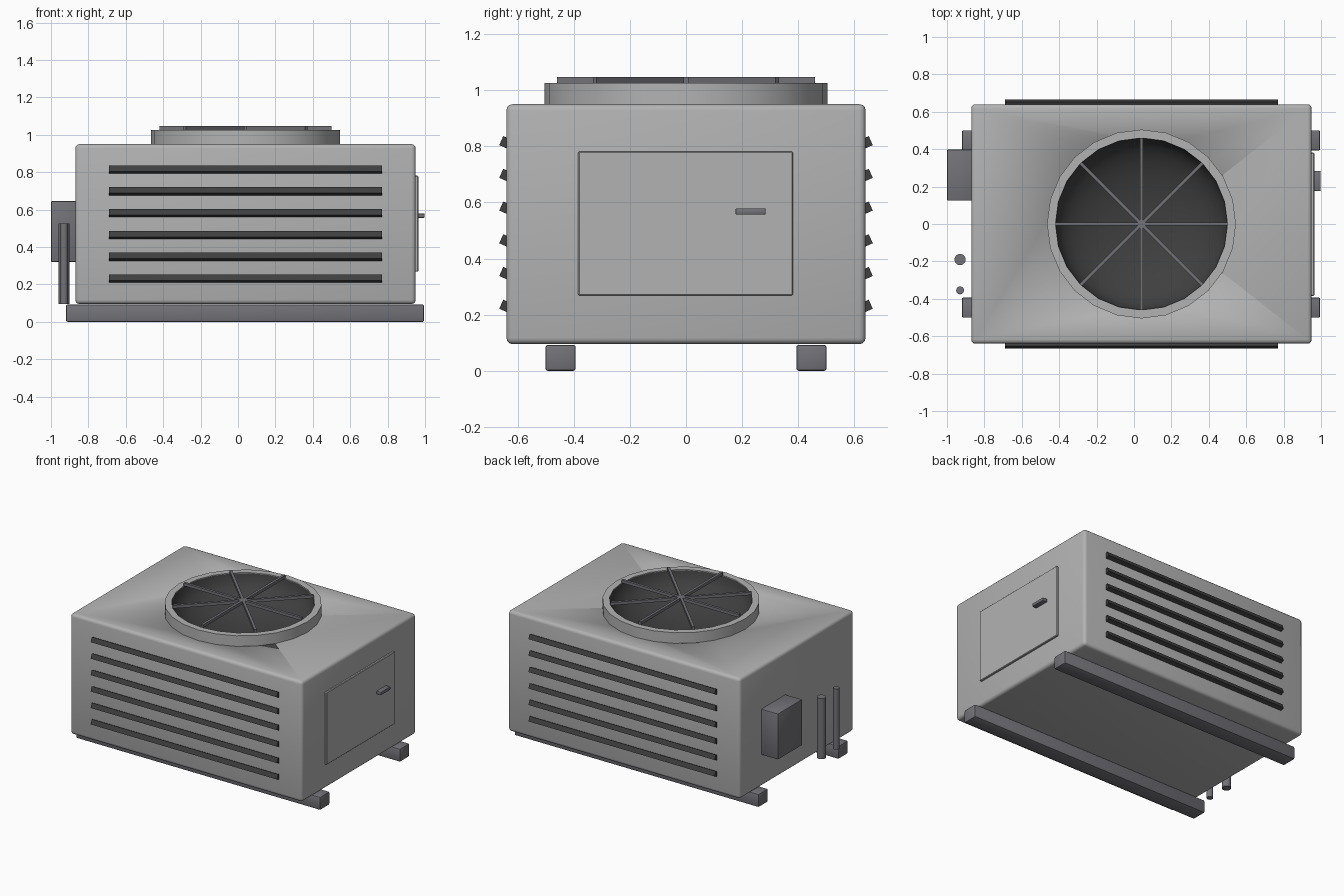
import bpy, bmesh, math
from mathutils import Vector

if "Cube" in bpy.data.objects:
    bpy.data.objects.remove(bpy.data.objects["Cube"])

CX = 0.04  # cabinet and fan centre in x


def material(name, rgb):
    m = bpy.data.materials.new(name)
    m.diffuse_color = (*rgb, 1)
    m.use_nodes = True
    m.node_tree.nodes["Principled BSDF"].inputs["Base Color"].default_value = m.diffuse_color
    return m


casing = material("casing_grey", (0.45, 0.45, 0.45))
dark = material("dark_grey", (0.05, 0.05, 0.05))
steel = material("steel_grey", (0.17, 0.17, 0.19))


def finish(bm, name, mat, smooth=True):
    mesh = bpy.data.meshes.new(name)
    bm.to_mesh(mesh)
    bm.free()
    ob = bpy.data.objects.new(name, mesh)
    bpy.context.collection.objects.link(ob)
    mesh.materials.append(mat)
    if smooth:
        bpy.ops.object.select_all(action='DESELECT')
        ob.select_set(True)
        bpy.context.view_layer.objects.active = ob
        bpy.ops.object.shade_smooth_by_angle(angle=math.radians(35))
    return ob


def box(name, lo, hi, mat, bevel=0.0, segments=2):
    lo, hi = Vector(lo), Vector(hi)
    bm = bmesh.new()
    bmesh.ops.create_cube(bm, size=1)
    for v in bm.verts:
        v.co = Vector(a * b for a, b in zip(v.co, hi - lo))
    if bevel:
        bmesh.ops.bevel(bm, geom=bm.edges[:], offset=bevel, segments=segments,
                        profile=0.5, affect='EDGES')
    ob = finish(bm, name, mat, bevel > 0)
    ob.location = (lo + hi) / 2
    return ob


def lathe(name, profile, mat, sides=24, closed=False):
    # spin a (radius, z) profile around the fan axis
    bm = bmesh.new()
    rings = []
    for r, z in profile:
        if r < 1e-5:
            rings.append([bm.verts.new((0, 0, z))] * sides)
        else:
            rings.append([bm.verts.new((r * math.cos(i * math.tau / sides),
                                        r * math.sin(i * math.tau / sides), z))
                          for i in range(sides)])
    pairs = list(zip(rings, rings[1:]))
    if closed:
        pairs.append((rings[-1], rings[0]))
    for a, b in pairs:
        for i in range(sides):
            j = (i + 1) % sides
            bm.faces.new(dict.fromkeys((a[i], a[j], b[j], b[i])))
    bmesh.ops.recalc_face_normals(bm, faces=bm.faces[:])
    ob = finish(bm, name, mat)
    ob.location.x = CX
    return ob


def bowl_profile(radius, depth, rim):
    return [(radius * math.cos(a), rim - depth * math.sin(a))
            for a in (i * math.pi / 16 for i in range(9))]


# Cabinet with a hollow for the fan
cabinet = box("cabinet", (-0.87, -0.64, 0.095), (0.95, 0.64, 0.95), casing, 0.022, 3)
cutter = lathe("fan_hollow_cutter", [(0, 1.02)] + bowl_profile(0.464, 0.224, 1.02), dark)
cutter.hide_render = True
cut = cabinet.modifiers.new("fan_hollow", 'BOOLEAN')
cut.operation, cut.solver, cut.object = 'DIFFERENCE', 'EXACT', cutter
bpy.ops.object.select_all(action='DESELECT')
cabinet.select_set(True)
bpy.context.view_layer.objects.active = cabinet
bpy.ops.object.modifier_apply(modifier=cut.name)
bpy.data.objects.remove(cutter)

# Fan ring and dark bowl
lathe("fan_ring", [(0.505, 0.945), (0.505, 1.025), (0.46, 1.025), (0.46, 0.945)],
      casing, closed=True)
bowl = lathe("fan_bowl", bowl_profile(0.46, 0.22, 1.02), dark)
bowl.data.flip_normals()

# Grille bars crossing at the fan centre
for i in range(4):
    bar = box(f"grille_bar_{i + 1}", (CX - 0.46, -0.009, 1.025),
              (CX + 0.46, 0.009, 1.046), steel)
    bar.rotation_euler.z = i * math.pi / 4

# Tilted louvres on front and back
for side, label in ((-1, "front"), (1, "back")):
    for i in range(6):
        slat = box(f"{label}_louvre_{i + 1}", (-0.69, -0.03, -0.0175),
                   (0.77, 0.03, 0.0175), dark)
        slat.location = (CX, side * 0.631, 0.225 + i * 0.1166 + 0.0)
        slat.rotation_euler.x = side * math.radians(24)
        slat.location.z += 0.0

# Base rails
for side, label in ((-1, "front"), (1, "back")):
    y = side * 0.447
    box(f"{label}_rail", (-0.92, y - 0.054, 0), (0.995, y + 0.054, 0.092), steel, 0.008)

# Access panel and handle on the right
box("access_panel", (0.94, -0.384, 0.268), (0.964, 0.381, 0.781), casing, 0.004, 1)
box("panel_handle", (0.96, 0.176, 0.556), (0.998, 0.284, 0.579), steel, 0.005)

# Electrical box on the left
box("electrical_box", (-1.0, 0.125, 0.32), (-0.865, 0.398, 0.645), steel, 0.006)

# Upright pipes on the left
for name, y, r in (("large_pipe", -0.19, 0.03), ("small_pipe", -0.355, 0.021)):
    bm = bmesh.new()
    bmesh.ops.create_cone(bm, cap_ends=True, segments=16, radius1=r, radius2=r, depth=0.43)
    finish(bm, name, steel).location = (-0.93, y, 0.31)
